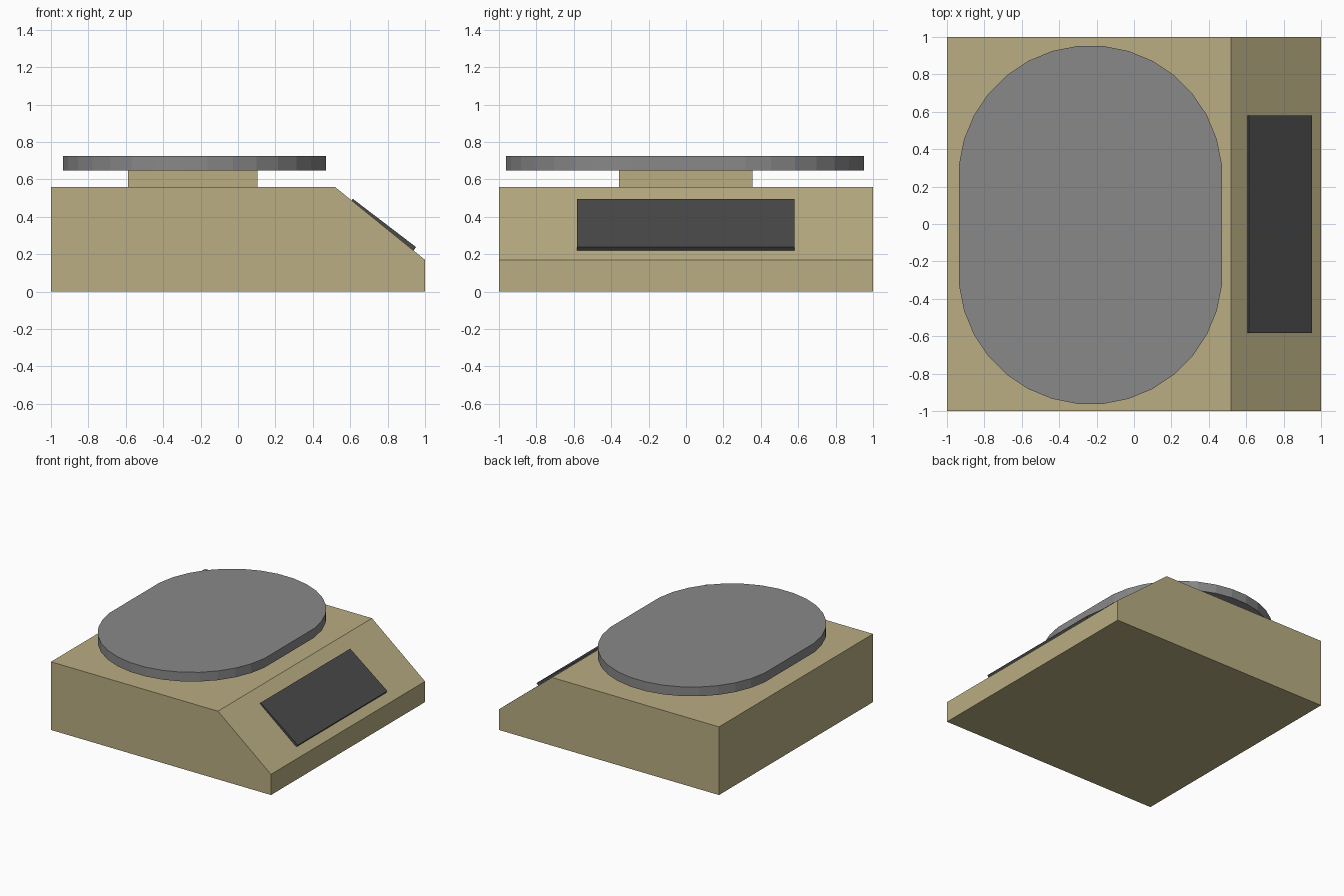
import bpy, bmesh, math

if "Cube" in bpy.data.objects:
    bpy.data.objects.remove(bpy.data.objects["Cube"])


def material(name, rgb):
    m = bpy.data.materials.new(name)
    m.diffuse_color = (*rgb, 1)
    m.use_nodes = True
    m.node_tree.nodes["Principled BSDF"].inputs["Base Color"].default_value = m.diffuse_color
    return m


def prism(name, base, offset, mat):
    """Extrude a closed loop of 3D points along offset."""
    bm = bmesh.new()
    face = bm.faces.new([bm.verts.new(p) for p in base])
    top = bmesh.ops.extrude_face_region(bm, geom=[face])
    verts = [g for g in top["geom"] if isinstance(g, bmesh.types.BMVert)]
    bmesh.ops.translate(bm, verts=verts, vec=offset)
    bmesh.ops.recalc_face_normals(bm, faces=bm.faces)
    mesh = bpy.data.meshes.new(name)
    bm.to_mesh(mesh)
    bm.free()
    mesh.materials.append(mat)
    obj = bpy.data.objects.new(name, mesh)
    bpy.context.collection.objects.link(obj)
    return obj


def side_profile(name, xz, y0, y1, mat):
    return prism(name, [(x, y0, z) for x, z in xz], (0, y1 - y0, 0), mat)


tan = material("tan_plastic", (0.487, 0.417, 0.226))
grey = material("grey_metal", (0.247, 0.247, 0.247))
dark = material("dark_screen", (0.068, 0.068, 0.068))

# Wedge-fronted body
side_profile("body", [(-1, 0), (1, 0), (1, 0.17), (0.518, 0.56), (-1, 0.56)], -1, 1, tan)

# Square neck carrying the plate
side_profile("plate_support", [(-0.587, 0.56), (0.105, 0.56), (0.105, 0.65), (-0.587, 0.65)],
             -0.358, 0.355, tan)

# Thin display panel on the slope
side_profile("display", [(0.614, 0.496), (0.952, 0.238), (0.939, 0.22), (0.601, 0.478)],
             -0.583, 0.58, dark)

# Stadium-shaped weighing plate: two 16-point half circles
outline = []
for i in range(32):
    a = 2 * math.pi * (i + 0.5) / 32
    shift = 0.254 if i < 16 else -0.254
    outline.append((-0.233 + 0.706 * math.cos(a), -0.005 + shift + 0.706 * math.sin(a), 0.648))
prism("weighing_plate", outline, (0, 0, 0.076), grey)
